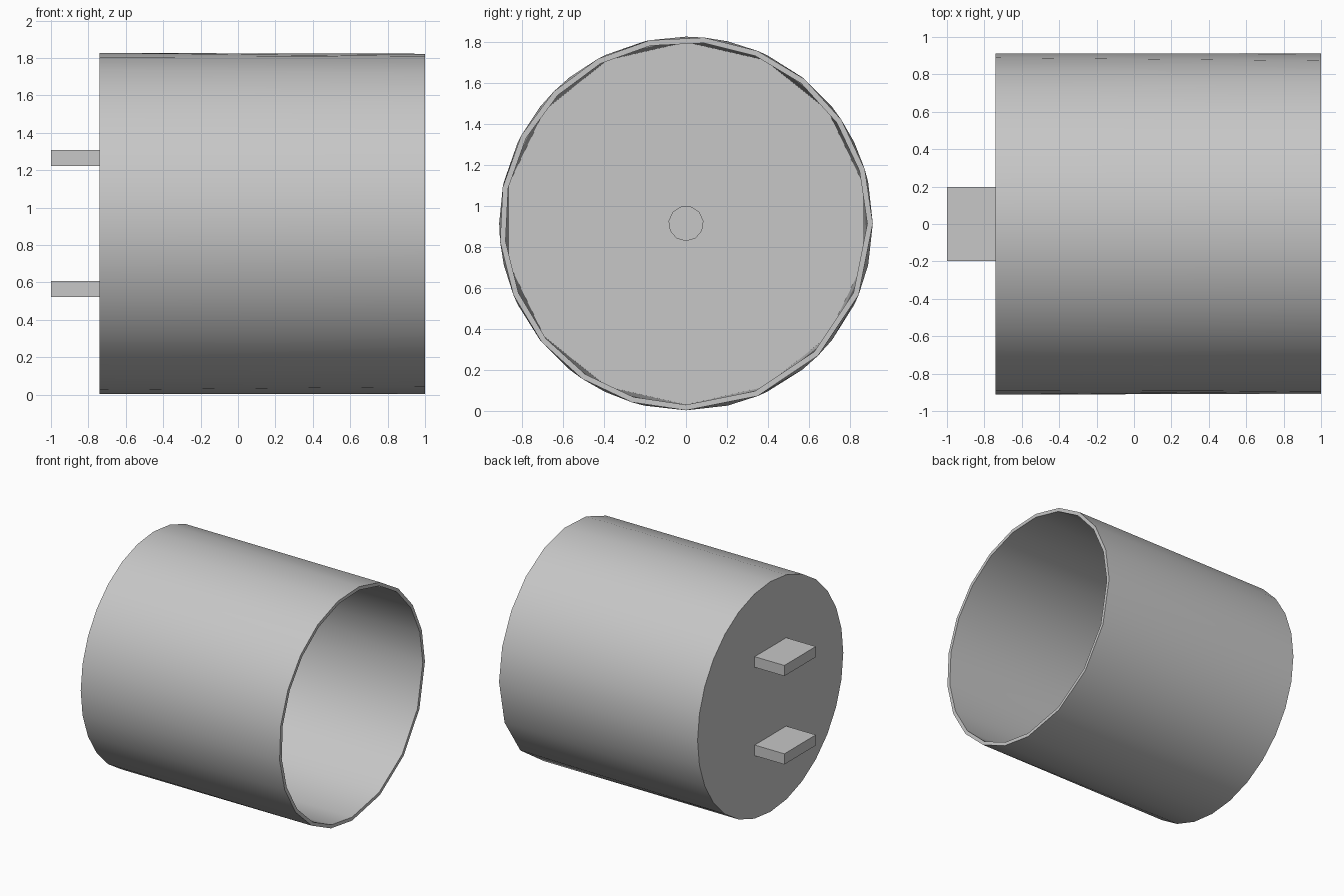
import bpy, bmesh
from math import radians, sin, cos

if "Cube" in bpy.data.objects:
    bpy.data.objects.remove(bpy.data.objects["Cube"], do_unlink=True)

CZ, R_OUT, R_IN = 0.915, 0.912, 0.885
X_BACK, X_OPEN = -0.74, 1.0

grey = bpy.data.materials.new("plain grey")
grey.use_nodes = True
colour = (0.57, 0.57, 0.57, 1)
grey.diffuse_color = colour
grey.node_tree.nodes["Principled BSDF"].inputs["Base Color"].default_value = colour


def finish(name, bm, smooth=False):
    bmesh.ops.recalc_face_normals(bm, faces=bm.faces)
    mesh = bpy.data.meshes.new(name)
    bm.to_mesh(mesh)
    bm.free()
    mesh.materials.append(grey)
    obj = bpy.data.objects.new(name, mesh)
    bpy.context.collection.objects.link(obj)
    if smooth:
        bpy.ops.object.select_all(action="DESELECT")
        obj.select_set(True)
        bpy.context.view_layer.objects.active = obj
        bpy.ops.object.shade_smooth_by_angle(angle=radians(35))
    return obj


def ring(bm, x, radius, angles):
    return [(a, bm.verts.new((x, radius * cos(radians(a)), CZ + radius * sin(radians(a)))))
            for a in angles]


def zip_rings(bm, a, b):
    """Join two rings of different vertex counts with triangles, in order of angle."""
    a = a + [(a[0][0] + 360, a[0][1])]
    b = b + [(b[0][0] + 360, b[0][1])]
    i = j = 0
    while i < len(a) - 1 or j < len(b) - 1:
        step_a = j == len(b) - 1 or (
            i < len(a) - 1 and a[i][0] + a[i + 1][0] <= b[j][0] + b[j + 1][0])
        third = a[i + 1][1] if step_a else b[j + 1][1]
        bm.faces.new((a[i][1], b[j][1], third))
        i, j = (i + 1, j) if step_a else (i, j + 1)


# Hollow housing: coarser quarter on the open rim, even spacing at the closed end
rim = [-90 + 22.5 * k for k in range(4)] + [16.875 * k for k in range(16)]
even = [-90 + 360 / 28 * k for k in range(28)]
bm = bmesh.new()
outer_open = ring(bm, X_OPEN, R_OUT, rim)
inner_open = ring(bm, X_OPEN, R_IN, rim)
outer_back = ring(bm, X_BACK, R_OUT, even)
inner_back = ring(bm, X_BACK, R_IN, even[::2])
zip_rings(bm, outer_open, outer_back)
zip_rings(bm, inner_open, inner_back)
zip_rings(bm, outer_back, inner_back)
for k in range(len(rim)):
    n = (k + 1) % len(rim)
    bm.faces.new((outer_open[k][1], outer_open[n][1], inner_open[n][1], inner_open[k][1]))
bm.faces.new([v for _, v in inner_back])
finish("housing", bm, True)

# Short pin in the middle of the floor
bm = bmesh.new()
sides = [-90 + 360 / 11 * k for k in range(11)]
base, tip = (ring(bm, x, 0.086, sides) for x in (X_BACK, X_BACK + 0.4))
zip_rings(bm, base, tip)
bm.faces.new([v for _, v in tip])
finish("center_pin", bm, True)

# Two flat prongs on the closed end
for name, side in (("upper_prong", 1), ("lower_prong", -1)):
    bm = bmesh.new()
    bmesh.ops.create_cube(bm, size=1)
    bmesh.ops.scale(bm, vec=(0.26, 0.394, 0.084), verts=bm.verts)
    bmesh.ops.translate(bm, vec=(-0.87, 0, CZ + side * 0.35), verts=bm.verts)
    finish(name, bm)
